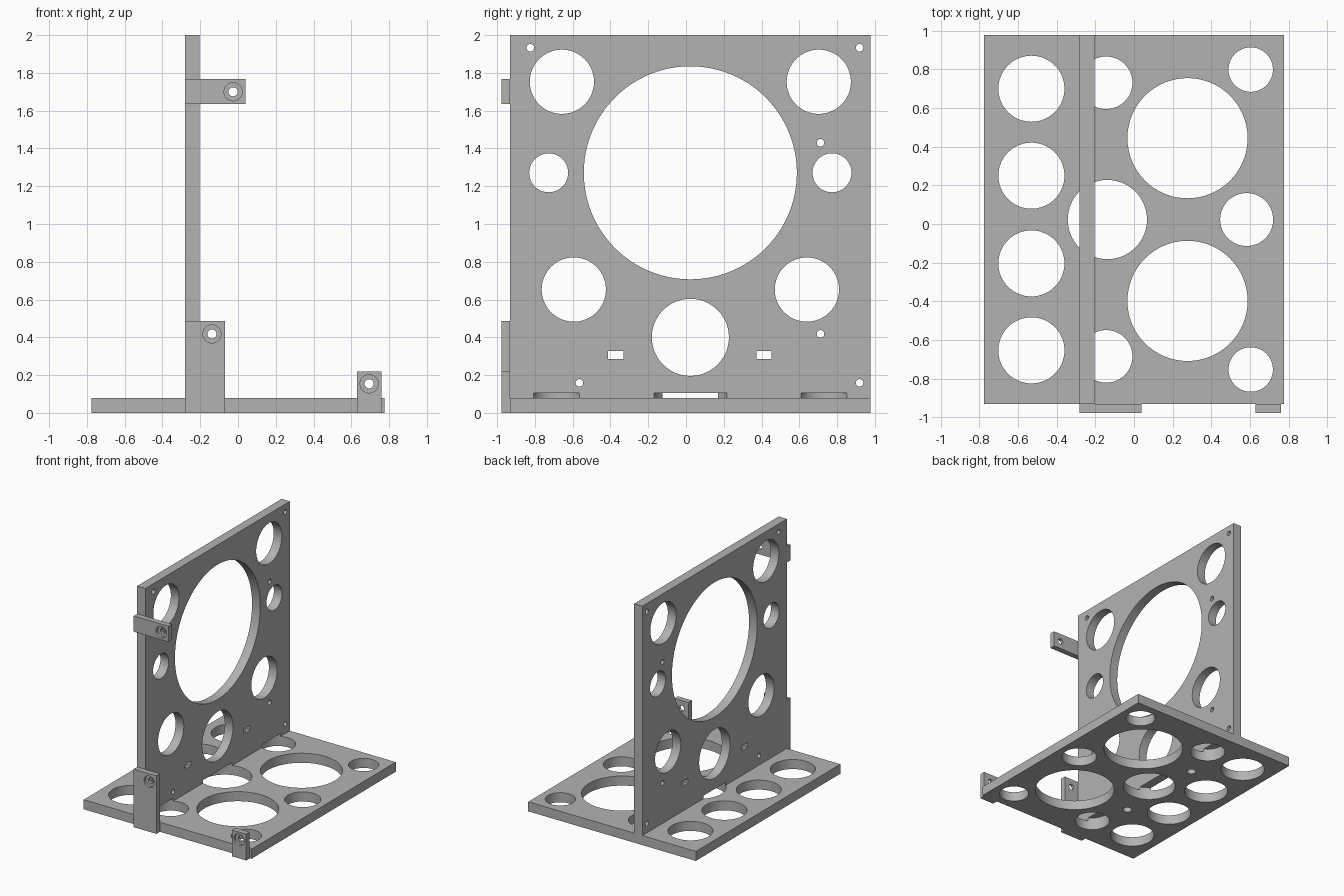
import bpy, bmesh
from math import pi
from mathutils import Matrix, Vector

cube = bpy.data.objects.get("Cube")
if cube:
    bpy.data.objects.remove(cube, do_unlink=True)

grey = bpy.data.materials.new("plain grey")
grey.use_nodes = True
GREY = (0.45, 0.45, 0.45, 1)
grey.diffuse_color = GREY
grey.node_tree.nodes["Principled BSDF"].inputs["Base Color"].default_value = GREY

TURN = {"x": Matrix.Rotation(pi / 2, 4, "Y"),
        "y": Matrix.Rotation(pi / 2, 4, "X"),
        "z": Matrix.Identity(4)}


def add_box(bm, low, high):
    low, high = Vector(low), Vector(high)
    bmesh.ops.create_cube(bm, size=1, matrix=Matrix.Translation((low + high) / 2)
                          @ Matrix.Diagonal((high - low).to_4d()))


def add_rod(bm, centre, radius, length, axis, sides=64):
    bmesh.ops.create_cone(bm, cap_ends=True, segments=sides, radius1=radius,
                          radius2=radius, depth=length,
                          matrix=Matrix.Translation(centre) @ TURN[axis])


def finish(name, bm):
    mesh = bpy.data.meshes.new(name)
    bm.to_mesh(mesh)
    bm.free()
    mesh.materials.append(grey)
    obj = bpy.data.objects.new(name, mesh)
    bpy.context.collection.objects.link(obj)
    return obj


def cut_box(name, low, high, cutter_bm):
    """Box part with the cutter shapes removed."""
    bm = bmesh.new()
    add_box(bm, low, high)
    part = finish(name, bm)
    cutter = finish(name + "_cutter", cutter_bm)
    cutter.hide_render = True
    mod = part.modifiers.new("holes", "BOOLEAN")
    mod.object, mod.operation, mod.solver = cutter, "DIFFERENCE", "EXACT"
    mod.use_self = True
    graph = bpy.context.evaluated_depsgraph_get()
    mesh = bpy.data.meshes.new_from_object(part.evaluated_get(graph))
    part.modifiers.clear()
    part.data = mesh
    bpy.data.objects.remove(cutter, do_unlink=True)
    bpy.ops.object.select_all(action="DESELECT")
    part.select_set(True)
    bpy.context.view_layer.objects.active = part
    bpy.ops.object.shade_smooth_by_angle(angle=pi / 6)
    return part


HALF_X, FRONT, BACK, FLOOR = 0.776, -0.932, 0.978, 0.08
WALL_LEFT, WALL_RIGHT = -0.281, -0.205
WALL_MID = (WALL_LEFT + WALL_RIGHT) / 2
MID_Y = 0.023
BOLTS = (MID_Y - 0.395, MID_Y + 0.39)


# Base holes: x, offsets from the middle line, radius
def add_base_holes(bm):
    for x, offsets, radius in ((-0.531, (0.677, 0.227, -0.227, -0.677), 0.171),
                               (0.277, (0.421, -0.421), 0.311),
                               (0.604, (0.776, -0.776), 0.115),
                               (0.583, (0,), 0.137),
                               (-0.144, (0.708, -0.708), 0.136),
                               (-0.138, (0,), 0.205)):
        for dy in offsets:
            add_rod(bm, (x, MID_Y + dy, 0), radius, 0.21, "z")


# Base plate with holes for the bolts under the wall
bm = bmesh.new()
add_base_holes(bm)
for y in BOLTS:
    add_rod(bm, (WALL_MID, y, 0), 0.035, 0.3, "z", 32)
cut_box("base_plate", (-HALF_X, FRONT, 0), (HALF_X, BACK, FLOOR), bm)

# Upright wall: large round holes in mirrored pairs, screw holes, nut slots
bm = bmesh.new()
add_base_holes(bm)
for dy, z, radius in ((0, 1.271, 0.564), (0, 0.4, 0.204), (0.68, 1.753, 0.17),
                      (0.75, 1.271, 0.103), (0.617, 0.653, 0.17)):
    for side in ((1, -1) if dy else (1,)):
        add_rod(bm, (WALL_MID, MID_Y + side * dy, z), radius, 0.3, "x", 96)
for y, z in ((-0.824, 1.933), (0.919, 1.933), (0.712, 1.43),
             (0.712, 0.418), (-0.564, 0.159), (0.919, 0.159)):
    add_rod(bm, (WALL_MID, y, z), 0.02, 0.3, "x", 32)
for y in BOLTS:
    add_box(bm, (-0.4, y - 0.04, 0.286), (-0.1, y + 0.04, 0.327))
    add_rod(bm, (WALL_MID, y, 0.15), 0.022, 0.3, "z", 32)
cut_box("upright_wall", (WALL_LEFT, FRONT, FLOOR), (WALL_RIGHT, BACK, 2), bm)

# Front lugs, each with a counterbored screw hole
LUG_FRONT = -0.978
for name, x0, x1, z0, z1, hx, hz in (
        ("upper_lug", WALL_LEFT, 0.04, 1.636, 1.768, -0.026, 1.7),
        ("lower_lug", WALL_LEFT, -0.07, 0, 0.486, -0.138, 0.418),
        ("corner_lug", 0.63, 0.761, 0, 0.22, 0.694, 0.154)):
    bm = bmesh.new()
    add_rod(bm, (hx, LUG_FRONT, hz), 0.024, 0.3, "y", 32)
    add_rod(bm, (hx, LUG_FRONT, hz), 0.048, 0.046, "y", 48)
    cut_box(name, (x0, LUG_FRONT, z0), (x1, FRONT, z1), bm)
